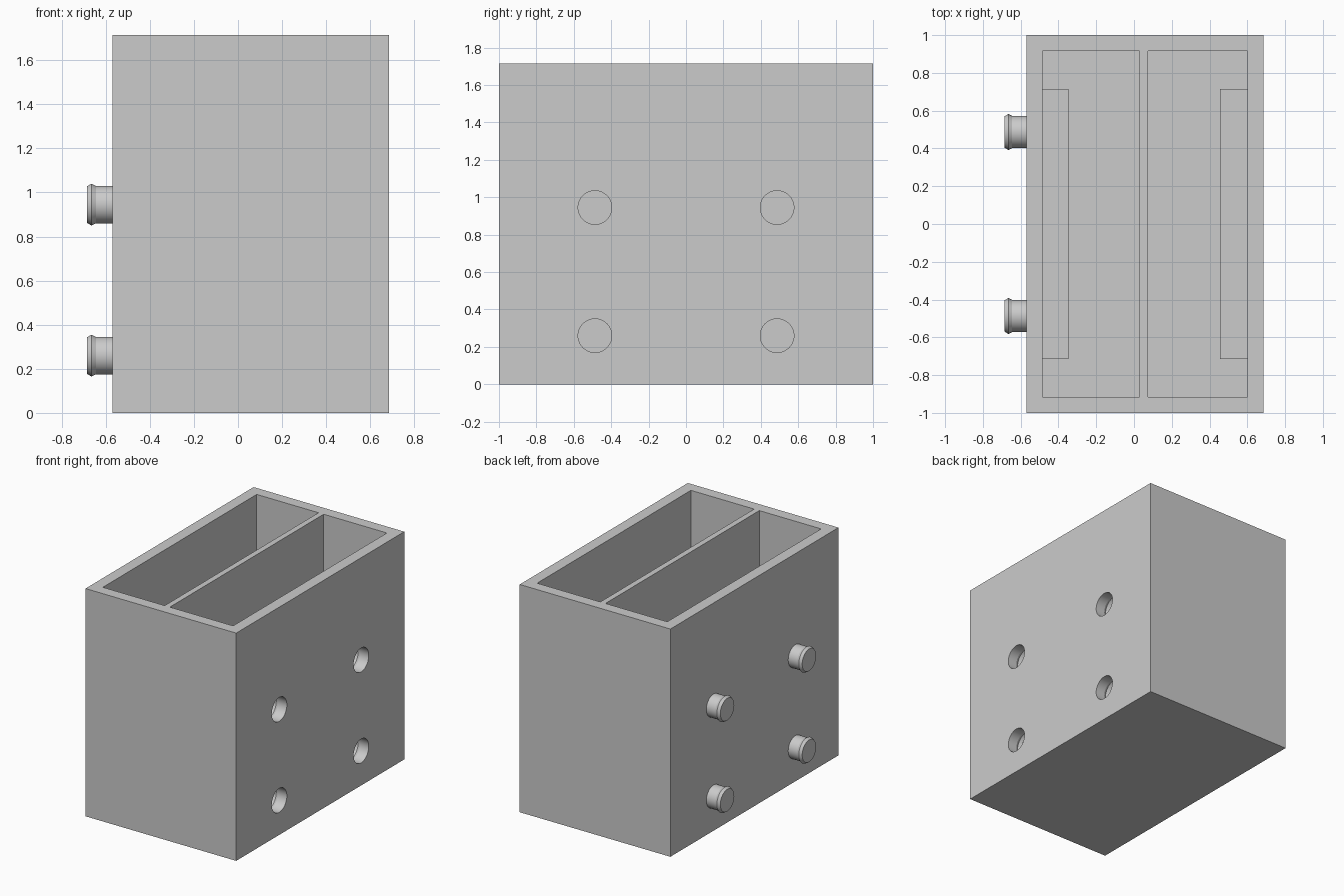
import bpy, bmesh, math

cube = bpy.data.objects.get("Cube")
if cube:
    bpy.data.objects.remove(cube, do_unlink=True)

grey = bpy.data.materials.new("light grey plastic")
grey.use_nodes = True
colour = (0.6, 0.6, 0.6, 1)
grey.diffuse_color = colour
grey.node_tree.nodes["Principled BSDF"].inputs["Base Color"].default_value = colour

# Overall dimensions
LEFT, RIGHT, DEPTH, HEIGHT = 0.685, -0.57, 1.0, 1.715
WALL, FLOOR = 0.085, 0.085
PEG_SPOTS = [(y, z) for y in (-0.487, 0.487) for z in (0.26, 0.945)]


def finish(name, bm):
    bmesh.ops.recalc_face_normals(bm, faces=bm.faces)
    mesh = bpy.data.meshes.new(name)
    bm.to_mesh(mesh)
    bm.free()
    mesh.materials.append(grey)
    ob = bpy.data.objects.new(name, mesh)
    bpy.context.collection.objects.link(ob)
    return ob


def box(name, x, y, z):
    bm = bmesh.new()
    bmesh.ops.create_cube(bm, size=1)
    for v in bm.verts:
        v.co = [r[0] if c < 0 else r[1] for c, r in zip(v.co, (x, y, z))]
    return finish(name, bm)


def turned(name, profile, y, z, sides=40):
    """Closed solid turned about an x-parallel axis; profile holds (x, radius)."""
    bm = bmesh.new()
    rings = []
    for x, r in profile:
        rings.append([bm.verts.new((x, y + r * math.cos(math.tau * i / sides),
                                    z + r * math.sin(math.tau * i / sides)))
                      for i in range(sides)])
    for a, b in zip(rings, rings[1:]):
        for i in range(sides):
            j = (i + 1) % sides
            bm.faces.new((a[i], a[j], b[j], b[i]))
    bm.faces.new(rings[0])
    bm.faces.new(rings[-1])
    return finish(name, bm)


def combine(target, tool, operation):
    mod = target.modifiers.new(operation.lower(), 'BOOLEAN')
    mod.operation = operation
    mod.solver = 'EXACT'
    mod.object = tool
    bpy.context.view_layer.objects.active = target
    bpy.ops.object.modifier_apply(modifier=mod.name)
    bpy.data.objects.remove(tool, do_unlink=True)


def smooth(ob):
    bpy.ops.object.select_all(action='DESELECT')
    ob.select_set(True)
    bpy.context.view_layer.objects.active = ob
    bpy.ops.object.shade_smooth_by_angle(angle=math.radians(20))


# Open box with two compartments
body = box("box_body", (RIGHT, LEFT), (-DEPTH, DEPTH), (0, HEIGHT))
inner_y = DEPTH - WALL
for x in ((RIGHT + WALL, 0.03), (0.073, LEFT - WALL)):
    cutter = box("compartment_cutter", x, (-inner_y, inner_y), (FLOOR, HEIGHT + 0.2))
    combine(body, cutter, 'DIFFERENCE')

# Thickened pads inside the side walls, behind the connectors
for x in ((RIGHT + 0.04, -0.347), (0.455, LEFT - 0.04)):
    pad = box("wall_pad", x, (-0.715, 0.715), (0.04, 1.17))
    combine(body, pad, 'UNION')

# Sockets in the left wall, with a snap groove at the bottom
for y, z in PEG_SPOTS:
    socket = turned("socket_cutter", [(LEFT + 0.1, 0.09), (LEFT - 0.075, 0.09),
                                      (LEFT - 0.095, 0.1), (LEFT - 0.12, 0.09)], y, z)
    combine(body, socket, 'DIFFERENCE')
smooth(body)

# Flared snap pegs on the right wall
for n, (y, z) in enumerate(PEG_SPOTS, 1):
    peg = turned(f"snap_peg_{n}", [(RIGHT + 0.04, 0.085), (RIGHT - 0.075, 0.085),
                                   (RIGHT - 0.095, 0.095), (-LEFT, 0.083)], y, z)
    smooth(peg)
